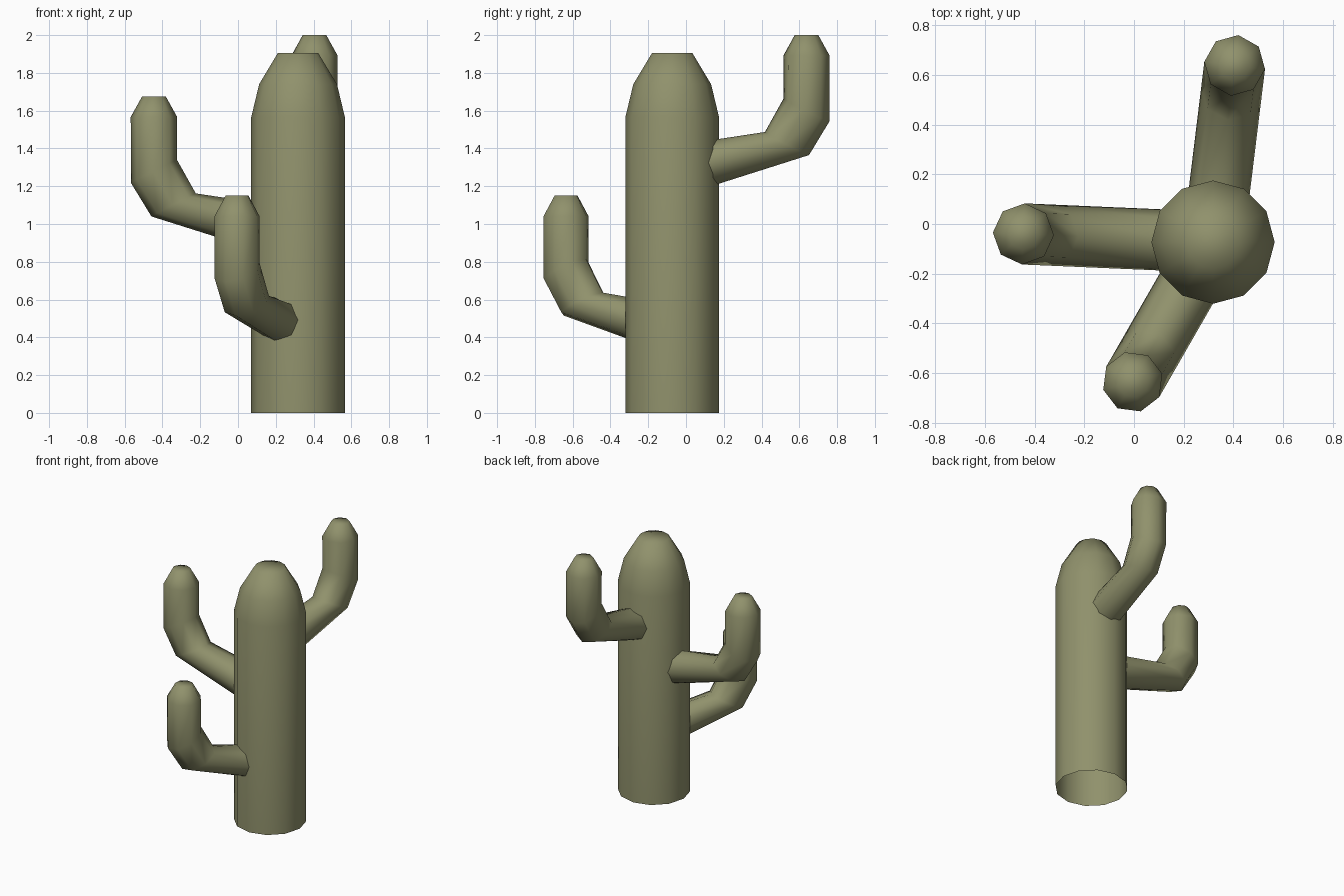
import bpy, bmesh, math
from mathutils import Vector

if "Cube" in bpy.data.objects:
    bpy.data.objects.remove(bpy.data.objects["Cube"])

green = bpy.data.materials.new("dull cactus green")
green.diffuse_color = (0.28, 0.285, 0.15, 1)
green.use_nodes = True
green.node_tree.nodes["Principled BSDF"].inputs["Base Color"].default_value = green.diffuse_color
UP = Vector((0, 0, 1))


def tube(name, origin, out, rings, sides):
    """Loft rings (offset along out, z, half-vector out, half-vector z, half-width), cap the last."""
    out = Vector((out[0], out[1], 0)).normalized()
    side = UP.cross(out)
    bm = bmesh.new()
    prev = None
    for d, z, ho, hz, hw in rings:
        c = Vector(origin) + out * d + UP * z
        ring = []
        for i in range(sides):
            a = math.tau * i / sides
            ring.append(bm.verts.new(c + (out * ho + UP * hz) * math.cos(a) + side * hw * math.sin(a)))
        if prev:
            for i in range(sides):
                j = (i + 1) % sides
                bm.faces.new((prev[i], prev[j], ring[j], ring[i]))
        prev = ring
    bm.faces.new(prev)
    for f in bm.faces:
        f.smooth = True
    me = bpy.data.meshes.new(name)
    bm.to_mesh(me)
    bm.free()
    me.materials.append(green)
    ob = bpy.data.objects.new(name, me)
    bpy.context.collection.objects.link(ob)
    return ob


# Trunk: open at the bottom, tapered top
centre = Vector((0.318, -0.073, 0))
profile = [(0, 0.248), (1.565, 0.248), (1.74, 0.206), (1.905, 0.107)]
tube("trunk", centre, (1, 0), [(0, z, r, 0, r) for z, r in profile], 12)

# Arms: the same bent tube, aimed away from the trunk axis, measured from its tip
R = 0.123
arm_rings = [
    (-0.56, -0.690, 0, -0.126, R),
    (-0.104, -0.574, 0.1175, -0.061, R),
    (0, -0.396, 0.122, -0.061, R),
    (0, -0.108, R, 0, R),
    (0, 0, 0.063, 0, 0.063),
]
for name, tip in (("left_arm", (-0.445, -0.040, 1.675)),
                  ("back_arm", (0.405, 0.638, 2.0)),
                  ("front_arm", (-0.005, -0.635, 1.15))):
    tube(name, tip, (tip[0] - centre.x, tip[1] - centre.y), arm_rings, 8)
